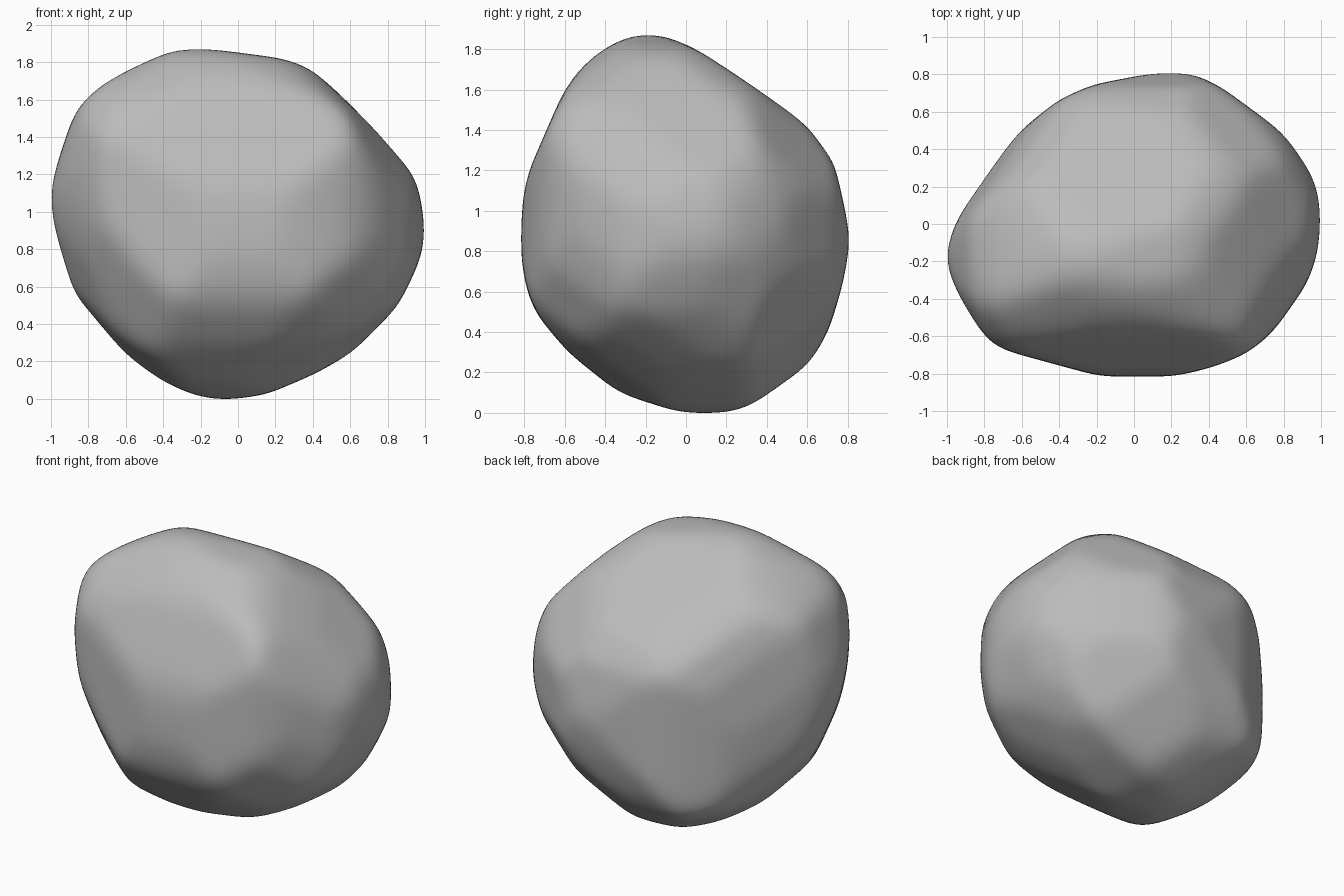
import bpy
import bmesh
import math
from mathutils import Vector

default_cube = bpy.data.objects.get("Cube")
if default_cube:
    bpy.data.objects.remove(default_cube, do_unlink=True)

WEAR_ALLOWANCE = .006


def facet_planes(azimuth, elevation, outline):
    """Turn a convex outline, drawn facing one direction, into cutting planes."""
    a, e = math.radians(azimuth), math.radians(elevation)
    right = Vector((math.cos(a), math.sin(a), 0))
    toward = Vector((math.sin(a), -math.cos(a), 0))
    up = Vector((0, 0, math.cos(e))) - toward * math.sin(e)
    planes = []
    for (u0, v0), (u1, v1) in zip(outline, outline[1:] + outline[:1]):
        normal = (right * (v0 - v1) + up * (u1 - u0)).normalized()
        offset = normal.dot(right * u0 + up * v0)
        planes.append((normal, offset + WEAR_ALLOWANCE))
    return planes


# Clockwise outlines of the boulder, measured from its centre
front = [(-1.01, .08), (-1.01, .18), (-.86, .63), (-.8, .71), (-.7, .77), (-.35, .93), (-.2, .94),
         (.25, .88), (.45, .81), (.6, .67), (.89, .38), (.96, .2), (1, -.03), (.98, -.17),
         (.85, -.44), (.68, -.64), (.42, -.79), (.15, -.905), (-.07, -.935), (-.22, -.915),
         (-.55, -.77), (-.85, -.45)]
side = [(-.81, 0), (-.8, .15), (-.77, .27), (-.6, .66), (-.52, .77), (-.43, .85), (-.3, .925),
        (-.2, .94), (-.1, .93), (.08, .85), (.4, .64), (.6, .48), (.73, .3), (.78, .08),
        (.81, -.08), (.77, -.3), (.7, -.53), (.57, -.75), (.45, -.85), (.3, -.915), (.1, -.935),
        (-.05, -.92), (-.33, -.83), (-.58, -.63), (-.73, -.45), (-.78, -.34), (-.81, -.18)]
above = [(-1.02, -.2), (-.93, .08), (-.88, .15), (-.6, .5), (-.4, .66), (-.22, .74), (.2, .82),
         (.3, .81), (.46, .73), (.8, .48), (.9, .35), (.97, .22), (1, .05), (.98, -.15),
         (.91, -.36), (.8, -.53), (.6, -.69), (.42, -.76), (.22, -.81), (-.18, -.81),
         (-.73, -.66), (-.8, -.6), (-.87, -.49), (-.96, -.33)]
front_corner = [(-1, .25), (-.95, .6), (-.83, .7), (-.59, .81), (-.33, .88), (.46, .63),
                (.58, .57), (.86, .25), (.92, .08), (.94, -.08), (.93, -.28), (.77, -.55),
                (.6, -.7), (.34, -.82), (.12, -.87), (-.32, -.83), (-.66, -.67), (-.83, -.36),
                (-.97, -.05)]
back_corner = [(-.93, .1), (-.91, .28), (-.84, .44), (-.48, .73), (-.22, .9), (-.08, .95),
               (.01, .95), (.22, .92), (.36, .88), (.87, .6), (.99, .44), (1, .25), (.98, .01),
               (.93, -.2), (.78, -.51), (.48, -.78), (.2, -.9), (-.04, -.94), (-.33, -.86),
               (-.67, -.57), (-.88, -.23), (-.93, -.02)]
under_corner = [(-.94, -.05), (-.93, .25), (-.81, .46), (-.67, .62), (-.52, .75), (-.36, .81),
                (-.17, .84), (-.05, .82), (.55, .57), (.68, .45), (.75, .25), (.79, -.11),
                (.78, -.39), (.73, -.56), (.49, -.78), (.16, -.92), (.04, -.94), (-.07, -.9),
                (-.51, -.72), (-.73, -.55), (-.89, -.27)]

planes = (facet_planes(0, 0, front) + facet_planes(90, 0, side)
          + facet_planes(0, 90, above) + facet_planes(35, 30, front_corner)
          + facet_planes(215, 30, back_corner) + facet_planes(145, -30, under_corner))

# Carve a dense ball down to the facets
bm = bmesh.new()
bmesh.ops.create_icosphere(bm, subdivisions=6, radius=1)
for vert in bm.verts:
    ray = vert.co.normalized()
    reach = min(offset / normal.dot(ray) for normal, offset in planes if normal.dot(ray) > .01)
    vert.co = ray * reach

# Wear the edges round
for step in range(14):
    bmesh.ops.smooth_vert(bm, verts=bm.verts, factor=.5,
                          use_axis_x=True, use_axis_y=True, use_axis_z=True)

# Stand it on the ground
ground = min(vert.co.z for vert in bm.verts)
bmesh.ops.translate(bm, verts=bm.verts, vec=(0, 0, -ground))
for face in bm.faces:
    face.smooth = True

mesh = bpy.data.meshes.new("boulder")
bm.to_mesh(mesh)
bm.free()
boulder = bpy.data.objects.new("boulder", mesh)
bpy.context.collection.objects.link(boulder)

# Plain stone colour
stone = bpy.data.materials.new("grey stone")
stone.use_nodes = True
colour = (.5, .5, .5, 1)
stone.diffuse_color = colour
stone.node_tree.nodes["Principled BSDF"].inputs["Base Color"].default_value = colour
mesh.materials.append(stone)
